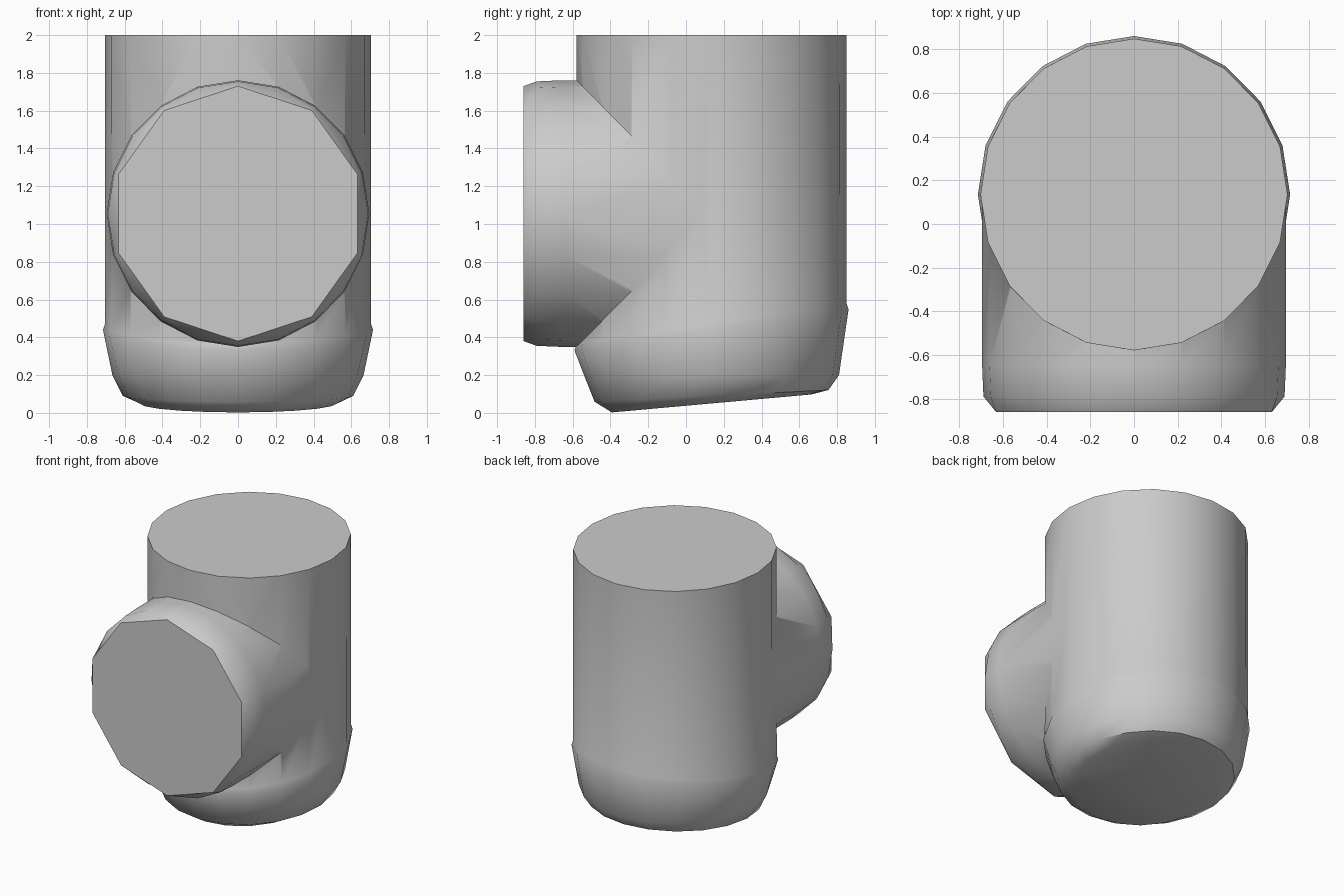
import bpy, bmesh, math

if "Cube" in bpy.data.objects:
    bpy.data.objects.remove(bpy.data.objects["Cube"], do_unlink=True)

SIDES = 20
BODY_Y = 0.135
PIPE_Z = 1.055

grey = bpy.data.materials.new("plain grey")
grey.use_nodes = True
grey.diffuse_color = (0.6, 0.6, 0.6, 1)
grey.node_tree.nodes["Principled BSDF"].inputs["Base Color"].default_value = (0.6, 0.6, 0.6, 1)


def loft(name, rings):
    """Skin a closed solid through rings of points."""
    bm = bmesh.new()
    loops = [[bm.verts.new(p) for p in ring] for ring in rings]
    for a, b in zip(loops, loops[1:]):
        for i in range(SIDES):
            j = (i + 1) % SIDES
            bm.faces.new((a[i], a[j], b[j], b[i]))
    bm.faces.new(loops[0])
    bm.faces.new(loops[-1])
    bmesh.ops.recalc_face_normals(bm, faces=bm.faces)
    mesh = bpy.data.meshes.new(name)
    bm.to_mesh(mesh)
    bm.free()
    mesh.materials.append(grey)
    obj = bpy.data.objects.new(name, mesh)
    bpy.context.collection.objects.link(obj)
    return obj


def body_ring(radius, z, tilt):
    ring = []
    for i in range(SIDES):
        a = math.tau * i / SIDES
        y = radius * 1.015 * math.cos(a)
        ring.append((radius * math.sin(a), BODY_Y + y, z + tilt * y))
    return ring


def pipe_ring(radius, y, chord=1.0):
    ring = []
    for i in range(SIDES):
        a = math.tau * i / SIDES
        r = radius * (chord if i % 2 else 1)
        ring.append((r * 0.985 * math.sin(a), y, PIPE_Z + r * math.cos(a)))
    return ring


# Upright cylinder with a slight lip and a rounded, tilted base
body = loft("upright_body", [body_ring(*p) for p in (
    (0.703, 2.0, 0), (0.705, 0.47, 0.15), (0.715, 0.44, 0.15),
    (0.665, 0.2, 0), (0.61, 0.09, 0.05), (0.52, 0.05, 0.09))])

# Front branch: round pipe ending in a ten-sided cap
branch = loft("front_branch", [
    pipe_ring(0.706, 0.1), pipe_ring(0.706, -0.65), pipe_ring(0.7, -0.79),
    pipe_ring(0.675, -0.86, math.cos(math.pi / 10))])

# Join the branch to the body
join = body.modifiers.new("join_branch", "BOOLEAN")
join.operation = "UNION"
join.solver = "EXACT"
join.object = branch
bpy.context.view_layer.objects.active = body
body.select_set(True)
branch.select_set(False)
bpy.ops.object.modifier_apply(modifier=join.name)
bpy.data.objects.remove(branch, do_unlink=True)
bpy.ops.object.shade_smooth_by_angle(angle=math.radians(40))
